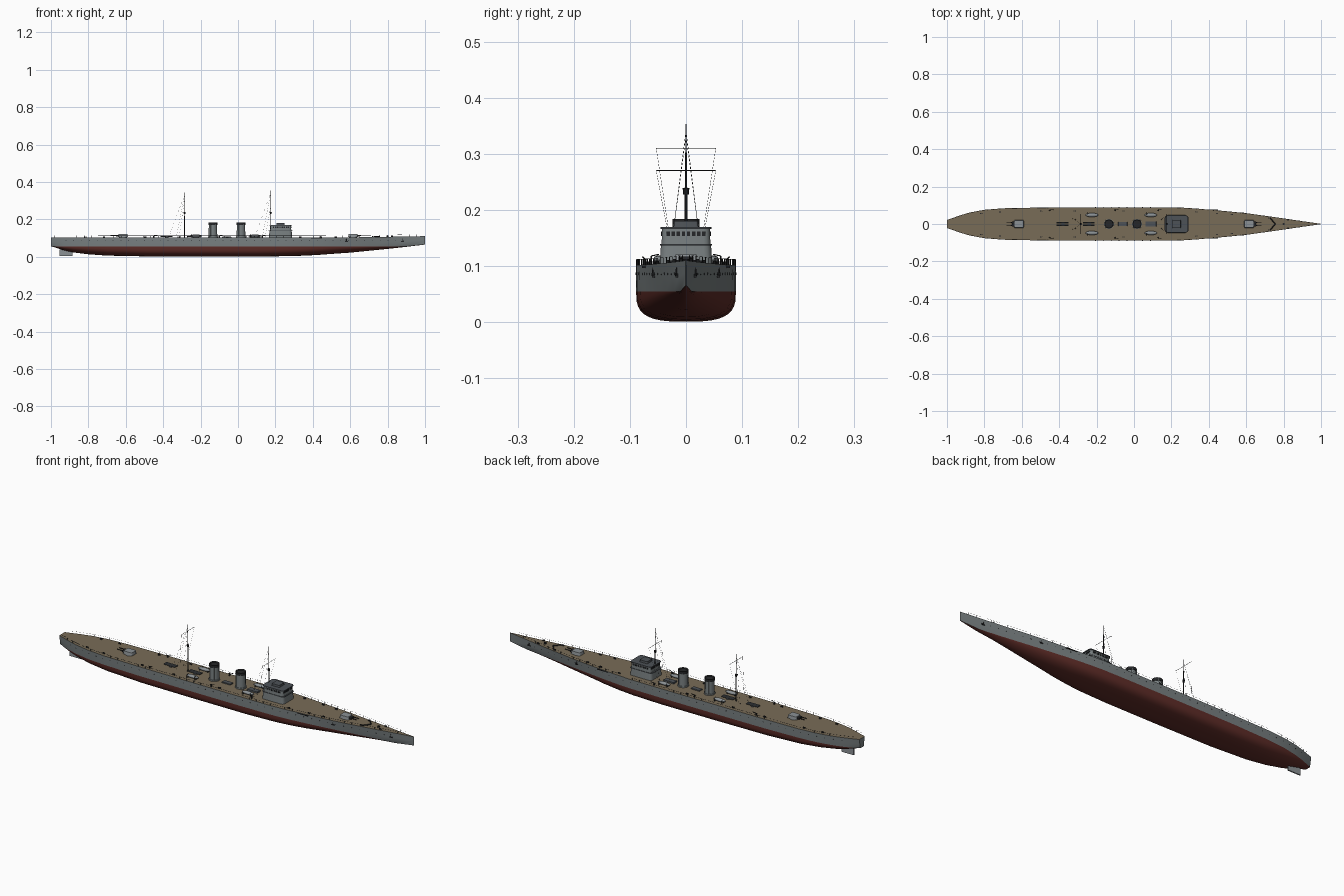
import bpy, bmesh, math
from mathutils import Vector, Matrix

if "Cube" in bpy.data.objects:
    bpy.data.objects.remove(bpy.data.objects["Cube"])

def mat(name, c):
    m = bpy.data.materials.new(name)
    m.diffuse_color = (*c, 1)
    m.use_nodes = True
    m.node_tree.nodes["Principled BSDF"].inputs["Base Color"].default_value = m.diffuse_color
    return m

GREY = mat("hull grey", (0.19, 0.215, 0.22))
RED = mat("antifouling red", (0.115, 0.026, 0.021))
DECK = mat("deck tan", (0.19, 0.15, 0.095))
LIGHT = mat("light grey", (0.26, 0.285, 0.30))
ROOF = mat("roof grey", (0.075, 0.085, 0.095))
DARK = mat("near black", (0.018, 0.019, 0.021))

def finish(name, bm, *mats, smooth=True):
    me = bpy.data.meshes.new(name)
    bmesh.ops.recalc_face_normals(bm, faces=bm.faces)
    bm.to_mesh(me)
    bm.free()
    ob = bpy.data.objects.new(name, me)
    bpy.context.collection.objects.link(ob)
    for m in mats:
        me.materials.append(m)
    if smooth:
        bpy.ops.object.select_all(action='DESELECT')
        ob.select_set(True)
        bpy.context.view_layer.objects.active = ob
        bpy.ops.object.shade_smooth_by_angle(angle=math.radians(32))
    return ob

def rod(bm, a, b, r, r2=None, n=6):
    a, b = Vector(a), Vector(b)
    d = b - a
    M = Matrix.Translation((a + b) / 2) @ d.to_track_quat('Z', 'Y').to_matrix().to_4x4()
    bmesh.ops.create_cone(bm, cap_ends=True, segments=n, radius1=r,
                          radius2=r if r2 is None else r2, depth=d.length, matrix=M)

def box(bm, x0, x1, y0, y1, z0, z1, taper=1.0, bevel=0.0):
    M = Matrix.Translation(((x0+x1)/2, (y0+y1)/2, (z0+z1)/2)) @ Matrix.Diagonal((x1-x0, y1-y0, z1-z0, 1))
    vs = bmesh.ops.create_cube(bm, size=1, matrix=M)['verts']
    for v in vs:
        if v.co.z > (z0+z1)/2:
            v.co.x = (x0+x1)/2 + (v.co.x-(x0+x1)/2)*taper
            v.co.y = (y0+y1)/2 + (v.co.y-(y0+y1)/2)*taper
    if bevel:
        es = {e for v in vs for e in v.link_edges if abs(e.verts[0].co.z-e.verts[1].co.z) > (z1-z0)*0.5}
        bmesh.ops.bevel(bm, geom=list(es), offset=bevel, segments=3, affect='EDGES', profile=0.5)

# Hull stations: x, deck half width, waterline half width, keel height, section fullness
ST = [(-1, .022, .014, .056, 1.6), (-.97, .032, .027, .047, 1.8), (-.93, .046, .042, .034, 2),
      (-.88, .061, .057, .023, 2.1), (-.8, .076, .073, .013, 2.3), (-.7, .084, .082, .006, 2.6),
      (-.5, .088, .088, .002, 3), (-.2, .089, .089, .001, 3.1), (.1, .089, .089, .001, 3.1),
      (.25, .088, .087, .003, 2.9), (.33, .083, .082, .005, 2.7), (.42, .075, .073, .009, 2.4),
      (.5, .068, .063, .015, 2.1), (.6, .058, .05, .022, 1.8), (.7, .044, .036, .032, 1.6),
      (.8, .030, .022, .042, 1.4), (.9, .015, .010, .053, 1.3), (1, .001, .0008, .065, 1.2)]
WL = .055

def deck_z(x):
    return .102 + .008*max(0, (x-.4)/.6)**1.5 + .002*max(0, (-x-.7)/.3)

def at(x, k):
    for p, q in zip(ST, ST[1:]):
        if p[0] <= x <= q[0]:
            return p[k] + (q[k]-p[k])*(x-p[0])/(q[0]-p[0])

def side(x, z):
    t = (z-WL)/(deck_z(x)-WL)
    return at(x, 2) + (at(x, 1)-at(x, 2))*t

# hull: lofted cross sections, coloured by height
bm = bmesh.new()
N = 9
rings = []
for x, bd, bw, zk, n in ST:
    w = max(WL, zk+.0005)
    half = [(bd, deck_z(x)), ((bd+bw)/2, (deck_z(x)+w)/2)]
    for i in range(N):
        a = math.pi/2*i/N
        half.append((bw*math.cos(a)**(2/n), w-(w-zk)*math.sin(a)**(2/n)))
    pts = half + [(0, zk)] + [(-y, z) for y, z in reversed(half)]
    rings.append([bm.verts.new((x, y, z)) for y, z in pts])
L = len(rings[0])
for a, b in zip(rings, rings[1:]):
    for i in range(L):
        j = (i+1) % L
        f = bm.faces.new((a[i], a[j], b[j], b[i]))
        f.material_index = 2 if i == L-1 else (0 if i < 2 or i >= L-3 else 1)
bm.faces.new(rings[0])
bm.faces.new(rings[-1])
finish("hull", bm, GREY, RED, DECK)

# rudder
bm = bmesh.new()
box(bm, -.955, -.885, -.003, .003, .004, .038)
finish("rudder", bm, LIGHT, smooth=False)

# deck edge rail: posts and one wire
bm = bmesh.new()
for s in (-1, 1):
    prev = None
    for i in range(50):
        x = -.98 + i*.0395
        p = Vector((x, s*(at(x, 1)-.001), deck_z(x)))
        top = p + Vector((0, 0, .010))
        rod(bm, p, top, .0007, n=4)
        if prev:
            rod(bm, prev, top, .0003, n=3)
        prev = top
finish("deck_railing", bm, DARK, smooth=False)

# portholes, anchors and side ledges
bm = bmesh.new()
for s in (-1, 1):
    for i in range(44):
        x = -.92 + i*.042
        y = side(x, .086)
        rod(bm, (x, s*(y-.002), .086), (x, s*(y+.0006), .086), .0022, n=8)
    for x in (.58, .88):
        y = side(x, .09)
        rod(bm, (x, s*y, .097), (x, s*(y+.002), .082), .0018)
        box(bm, x-.008, x+.008, s*y-.003, s*y+.003, .080, .084)
    y = side(.42, .095)
    box(bm, .39, .45, s*y-.004, s*y+.004, .097, .100)
finish("portholes_and_anchors", bm, DARK, smooth=False)

# bridge
bm = bmesh.new()
box(bm, .165, .290, -.047, .047, .100, .138, .95, .014)
box(bm, .172, .285, -.0435, .0435, .138, .166, .98, .012)
finish("bridge_house", bm, GREY)
bm = bmesh.new()
box(bm, .164, .291, -.046, .046, .137, .139, 1, .013)
box(bm, .168, .289, -.0455, .0455, .166, .170, 1, .013)
box(bm, .205, .250, -.022, .022, .170, .180, .95, .004)
finish("bridge_roof", bm, ROOF)
bm = bmesh.new()
for i in range(8):
    y = -.0315 + i*.009
    for x in (.2845, .1725):
        box(bm, x-.0012, x+.0012, y-.003, y+.003, .154, .162)
for i in range(9):
    x = .19 + i*.0098
    for y in (-.043, .043):
        box(bm, x-.0033, x+.0033, y-.0012, y+.0012, .154, .162)
finish("bridge_windows", bm, DARK, smooth=False)

# funnels
for k, x in enumerate((.016, -.134)):
    bm = bmesh.new()
    rod(bm, (x, 0, .1), (x, 0, .172), .0235, .022, 24)
    rod(bm, (x, 0, .1), (x, 0, .108), .027, .0265, 24)
    for s in (-1, 1):
        rod(bm, (x+s*.012, .021, .1), (x+s*.012, .021, .176), .0018)
        rod(bm, (x+s*.012, -.021, .1), (x+s*.012, -.021, .176), .0018)
    finish(f"funnel_{k+1}", bm, GREY)
    bm = bmesh.new()
    rod(bm, (x, 0, .170), (x, 0, .184), .0245, .0245, 24)
    top = max(bm.faces, key=lambda f: f.calc_center_median().z)
    bmesh.ops.inset_region(bm, faces=[top], thickness=.003, depth=-.006)
    finish(f"funnel_cap_{k+1}", bm, DARK)

# masts, yards, lookouts and rigging
masts = bmesh.new()
rig = bmesh.new()
for x, h in ((.175, .353), (-.285, .343)):
    rod(masts, (x, 0, .1), (x, 0, .24), .0028, .0023, 8)
    rod(masts, (x, 0, .24), (x, 0, h), .0020, .0008, 8)
    rod(masts, (x, 0, .228), (x, 0, .239), .005, .006, 10)
    yz = .27 if x > 0 else .31
    rod(masts, (x, -.053, yz), (x, .053, yz), .0008, n=5)
    for s in (-1, 1):
        rod(rig, (x, s*.053, yz), (x-.03, s*.022, .105), .0003, n=3)
        rod(rig, (x, 0, h-.01), (x-.045, s*.03, .105), .0003, n=3)
    rod(rig, (x, 0, h-.01), (x-.085, 0, .105), .0003, n=3)
finish("masts", masts, DARK)
finish("rigging", rig, DARK, smooth=False)

# main gun turrets with twin barrels, fore and aft
for name, s in (("fore", 1), ("aft", -1)):
    c = s*.615
    bm = bmesh.new()
    rod(bm, (c, 0, .1), (c, 0, .107), .021, n=20)
    box(bm, c-.026, c+.026, -.021, .021, .106, .121, .9, .006)
    finish(name + "_turret", bm, LIGHT)
    bm = bmesh.new()
    for y in (-.009, .009):
        rod(bm, (c+s*.02, y, .114), (c+s*.066, y, .115), .0028, .0018, 8)
    box(bm, *sorted((c+s*.022, c+s*.036)), -.013, .013, .109, .117)
    finish(name + "_turret_guns", bm, DARK)

# torpedo tube mounts on the centreline
bm = bmesh.new()
for x in (-.38, -.24):
    rod(bm, (x, 0, .1), (x, 0, .107), .010, n=14)
    for y in (-.008, 0, .008):
        rod(bm, (x-.034, y, .110), (x+.030, y, .110), .0034, n=8)
finish("torpedo_tubes", bm, ROOF)

# lifeboats with covers and davits
boats = bmesh.new()
davits = bmesh.new()
for x in (.09, -.225):
    for s in (-1, 1):
        M = Matrix.Translation((x, s*.048, .111)) @ Matrix.Diagonal((.034, .011, .008, 1))
        bmesh.ops.create_uvsphere(boats, u_segments=16, v_segments=8, radius=1, matrix=M)
        for dx in (-.022, .022):
            rod(davits, (x+dx, s*.062, .1), (x+dx, s*.062, .118), .001)
            rod(davits, (x+dx, s*.062, .118), (x+dx, s*.048, .121), .001)
            box(davits, x+dx-.002, x+dx+.002, s*.048-.007, s*.048+.007, .1, .106)
finish("lifeboats", boats, LIGHT)
finish("davits", davits, DARK, smooth=False)

# deck fittings: light guns, bollards, breakwater, winches
bm = bmesh.new()
for s in (-1, 1):
    for x in (-.82, -.72, -.5, -.32, -.06, .33, .44, .52, .72, .82):
        y = s*at(x, 1)*.78
        z = deck_z(x)
        rod(bm, (x, y, z-.002), (x, y, z+.006), .003, n=8)
        rod(bm, (x+.007, y, z-.002), (x+.007, y, z+.006), .003, n=8)
    for x in (-.45, .13, -.10):
        rod(bm, (x, s*.074, .1), (x, s*.074, .112), .004, .003, 8)
        rod(bm, (x-.006, s*.073, .112), (x+.018, s*.077, .116), .0015)
    rod(bm, (.755, 0, deck_z(.755)+.002), (.73, s*.03, deck_z(.73)+.002), .003, n=4)
rod(bm, (.80, 0, .1), (.80, 0, .113), .006, n=10)
finish("deck_fittings", bm, DARK)

# low deckhouse between the funnels and skylights
bm = bmesh.new()
box(bm, .06, .12, -.014, .014, .1, .109, .95)
box(bm, -.085, -.035, -.012, .012, .1, .107, .95)
finish("deckhouses", bm, ROOF, smooth=False)
